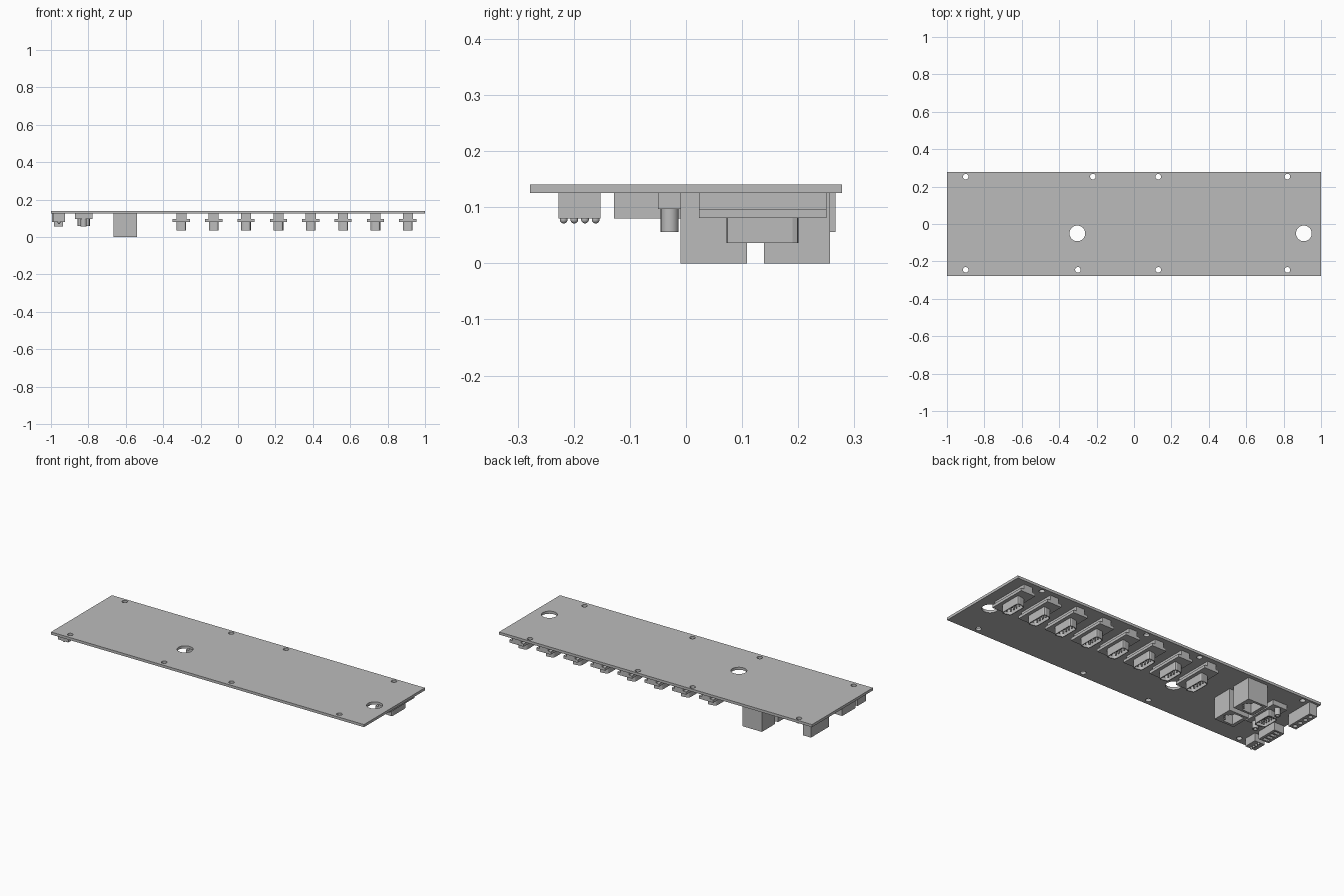
import bpy, bmesh
from math import cos, sin, tau

cube = bpy.data.objects.get("Cube")
if cube:
    bpy.data.objects.remove(cube, do_unlink=True)

grey = bpy.data.materials.new("plain grey")
grey.use_nodes = True
grey.diffuse_color = (0.5, 0.5, 0.5, 1)
grey.node_tree.nodes["Principled BSDF"].inputs["Base Color"].default_value = (0.5, 0.5, 0.5, 1)

UNDER = 0.125   # underside of the panel


def rect(x0, x1, y0, y1):
    return [(x0, y0), (x1, y0), (x1, y1), (x0, y1)]


def circle(x, y, r, n=24):
    return [(x + r * cos(tau * i / n), y + r * sin(tau * i / n)) for i in range(n)]


def d_shape(cx, cy, w, h, slant, r):
    """Trapezoid outline with rounded corners, long along y."""
    corners = [(-w, -h + slant), (w, -h), (w, h), (-w, h - slant)]
    pts = []
    for i, (x, y) in enumerate(corners):
        for j, t in ((i - 1, 1), (i, 0), ((i + 1) % 4, 1)):
            px, py = corners[j]
            d = ((px - x) ** 2 + (py - y) ** 2) ** 0.5
            if t:
                pts.append((cx + x + (px - x) * r / d, cy + y + (py - y) * r / d))
            else:
                # pull the middle point in from the sharp corner
                pts.append((cx + x * (1 - 0.3 * r / w), cy + y - 0.3 * r * (1 if y > 0 else -1)))
    return pts


def prism(name, loops, z0, z1, smooth=False):
    """Extrude a flat outline; any further loops become holes."""
    curve = bpy.data.curves.new(name, "CURVE")
    curve.dimensions = "2D"
    curve.fill_mode = "BOTH"
    curve.extrude = (z1 - z0) / 2
    for loop in loops:
        s = curve.splines.new("POLY")
        s.points.add(len(loop) - 1)
        for p, (x, y) in zip(s.points, loop):
            p.co = (x, y, 0, 1)
        s.use_cyclic_u = True
    temp = bpy.data.objects.new(name + "_outline", curve)
    bpy.context.collection.objects.link(temp)
    graph = bpy.context.evaluated_depsgraph_get()
    mesh = bpy.data.meshes.new_from_object(temp.evaluated_get(graph))
    bpy.data.objects.remove(temp, do_unlink=True)
    bm = bmesh.new()
    bm.from_mesh(mesh)
    bmesh.ops.remove_doubles(bm, verts=bm.verts, dist=1e-5)
    bmesh.ops.recalc_face_normals(bm, faces=bm.faces)
    for v in bm.verts:
        v.co.z += (z0 + z1) / 2
    for f in bm.faces:
        f.smooth = smooth and abs(f.normal.z) < 0.5
    for e in bm.edges:
        e.smooth = not (len(e.link_faces) == 2 and e.calc_face_angle(0) > 0.7)
    bm.to_mesh(mesh)
    bm.free()
    mesh.materials.clear()
    mesh.materials.append(grey)
    ob = bpy.data.objects.new(name, mesh)
    bpy.context.collection.objects.link(ob)
    return ob


def pins(name, places, z0, z1, r=0.004):
    for i, (x, y) in enumerate(places):
        prism(f"{name}_{i + 1}", [circle(x, y, r, 8)], z0, z1)


# Panel with fixing holes and two cable holes
holes = [circle(x, 0.253, 0.015) for x in (-0.9, -0.22, 0.13, 0.82)]
holes += [circle(x, -0.245, 0.015) for x in (-0.9, -0.3, 0.13, 0.82)]
holes += [circle(x, -0.05, 0.042, 40) for x in (-0.303, 0.908)]
prism("panel", [rect(-1, 1, -0.278, 0.278)] + holes, UNDER, 0.14, True)

# Row of eight nine-pin ports
for i in range(8):
    x, y = -0.303 + 0.173 * i, 0.136
    n = f"port_{i + 1}"
    prism(n + "_body", [rect(x - 0.027, x + 0.027, 0.023, 0.25)], 0.097, UNDER)
    prism(n + "_flange", [rect(x - 0.046, x + 0.046, 0.023, 0.25)], 0.081, 0.097)
    prism(n + "_shell", [d_shape(x, y, 0.026, 0.066, 0.008, 0.012),
                         d_shape(x, y, 0.022, 0.061, 0.008, 0.01)], 0.036, 0.081)
    spots = [(x + 0.009, y + 0.022 * (k - 2)) for k in range(5)]
    spots += [(x - 0.009, y + 0.022 * (k - 1.5)) for k in range(4)]
    pins(n + "_pin", spots, 0.045, 0.081)

# Two tall network sockets opening downwards
for n, y0, y1 in (("front", -0.01, 0.109), ("back", 0.139, 0.257)):
    m = (y0 + y1) / 2
    opening = [(-0.645, m - 0.045), (-0.585, m - 0.045), (-0.585, m - 0.025),
               (-0.57, m - 0.025), (-0.57, m - 0.013), (-0.557, m - 0.013),
               (-0.557, m + 0.013), (-0.57, m + 0.013), (-0.57, m + 0.025),
               (-0.585, m + 0.025), (-0.585, m + 0.045), (-0.645, m + 0.045)]
    box = rect(-0.665, -0.54, y0, y1)
    prism(f"{n}_socket_walls", [box, opening], 0, 0.08)
    prism(f"{n}_socket_base", [box], 0.08, UNDER)

# Display port with two screw posts
x, y = -0.825, 0.058
prism("display_flange", [rect(x - 0.046, x + 0.046, y - 0.108, y + 0.108)], 0.097, UNDER)
prism("display_shell", [d_shape(x, y, 0.033, 0.06, 0.008, 0.012),
                        d_shape(x, y, 0.028, 0.055, 0.008, 0.01)], 0.06, 0.097)
pins("display_pin", [(x + 0.015 * a, y + 0.019 * b) for a in (-1, 0, 1) for b in range(-2, 3)],
     0.068, 0.097)
for side in (-1, 1):
    py = y + side * 0.087
    prism(f"screw_post_{side + 2}", [circle(x, py, 0.016), circle(x, py, 0.009)],
          0.056, 0.097, True)

# Tall terminal block at the back corner
box = rect(-0.985, -0.935, 0.1, 0.266)
slots = [circle(-0.96, 0.123 + 0.04 * k, 0.012, 12) for k in range(4)]
prism("back_terminal_face", [box] + slots, 0.056, 0.09)
prism("back_terminal_base", [box], 0.09, UNDER)

# Middle terminal block
box = rect(-0.995, -0.93, -0.128, -0.005)
slots = [rect(-0.98, -0.945, c - 0.009, c + 0.009) for c in (-0.108, -0.08, -0.053, -0.025)]
prism("middle_terminal_face", [box] + slots, 0.08, 0.1)
prism("middle_terminal_base", [box], 0.1, UNDER)

# Front indicator block with four small lamps
prism("indicator_block", [rect(-0.99, -0.925, -0.227, -0.152)], 0.08, UNDER)
for k in range(4):
    bm = bmesh.new()
    bmesh.ops.create_uvsphere(bm, u_segments=16, v_segments=10, radius=0.007)
    for f in bm.faces:
        f.smooth = True
    mesh = bpy.data.meshes.new("lamp")
    bm.to_mesh(mesh)
    bm.free()
    mesh.materials.append(grey)
    lamp = bpy.data.objects.new(f"lamp_{k + 1}", mesh)
    lamp.location = (-0.957, -0.218 + 0.019 * k, 0.078)
    bpy.context.collection.objects.link(lamp)
